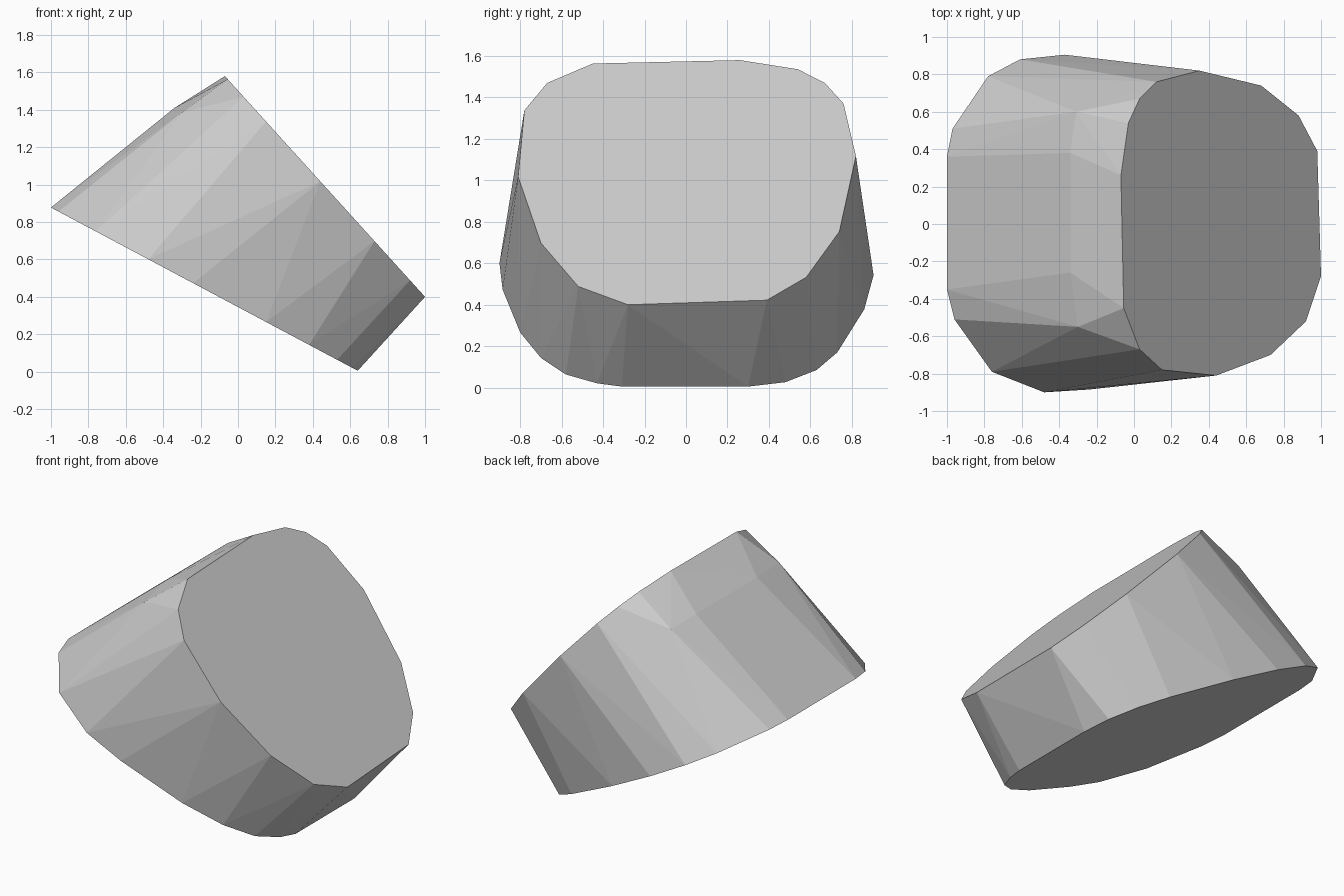
import bpy, bmesh

if "Cube" in bpy.data.objects:
    bpy.data.objects.remove(bpy.data.objects["Cube"])

# Outlines of the two slanted end faces as (x, y)
lower = [(-1, .36), (-.97, .51), (-.78, .79), (-.61, .88), (-.37, .905), (-.06, .86),
         (.33, .73), (.49, .63), (.60, .48), (.64, .30), (.64, -.31), (.61, -.43),
         (.53, -.58), (.38, -.70), (.15, -.80), (-.24, -.885), (-.48, -.90),
         (-.76, -.79), (-.96, -.51), (-1, -.35)]
upper = [(-.07, .26), (-.03, .54), (.03, .67), (.12, .76), (.35, .82), (.68, .74),
         (.88, .58), (.98, .39), (1, -.28), (.92, -.52), (.73, -.70), (.44, -.81),
         (.15, -.78), (.03, -.67), (-.055, -.45)]
# Slight bulge along the high side
bulge = [(-.34, .38, 1.41), (-.34, -.26, 1.41), (-.30, -.55, 1.385), (-.31, .60, 1.385)]


def lower_z(x):
    return .005 + .532 * (.64 - x)


def upper_z(x):
    return .40 + 1.103 * (1 - x)


bm = bmesh.new()
points = [(x, y, lower_z(x)) for x, y in lower]
points += [(x, y, upper_z(x)) for x, y in upper] + bulge
for p in points:
    bm.verts.new(p)

# Convex skin over both outlines, with the flat ends merged
hull = bmesh.ops.convex_hull(bm, input=bm.verts[:])
loose = [v for v in bm.verts if not v.link_faces]
bmesh.ops.delete(bm, geom=loose, context='VERTS')
bmesh.ops.dissolve_limit(bm, angle_limit=.005, verts=bm.verts[:], edges=bm.edges[:])
bmesh.ops.recalc_face_normals(bm, faces=bm.faces[:])

mesh = bpy.data.meshes.new("tapered_block")
bm.to_mesh(mesh)
bm.free()
block = bpy.data.objects.new("tapered_block", mesh)
bpy.context.collection.objects.link(block)

grey = bpy.data.materials.new("light_grey")
grey.diffuse_color = (.6, .6, .6, 1)
grey.use_nodes = True
grey.node_tree.nodes["Principled BSDF"].inputs["Base Color"].default_value = grey.diffuse_color
mesh.materials.append(grey)
